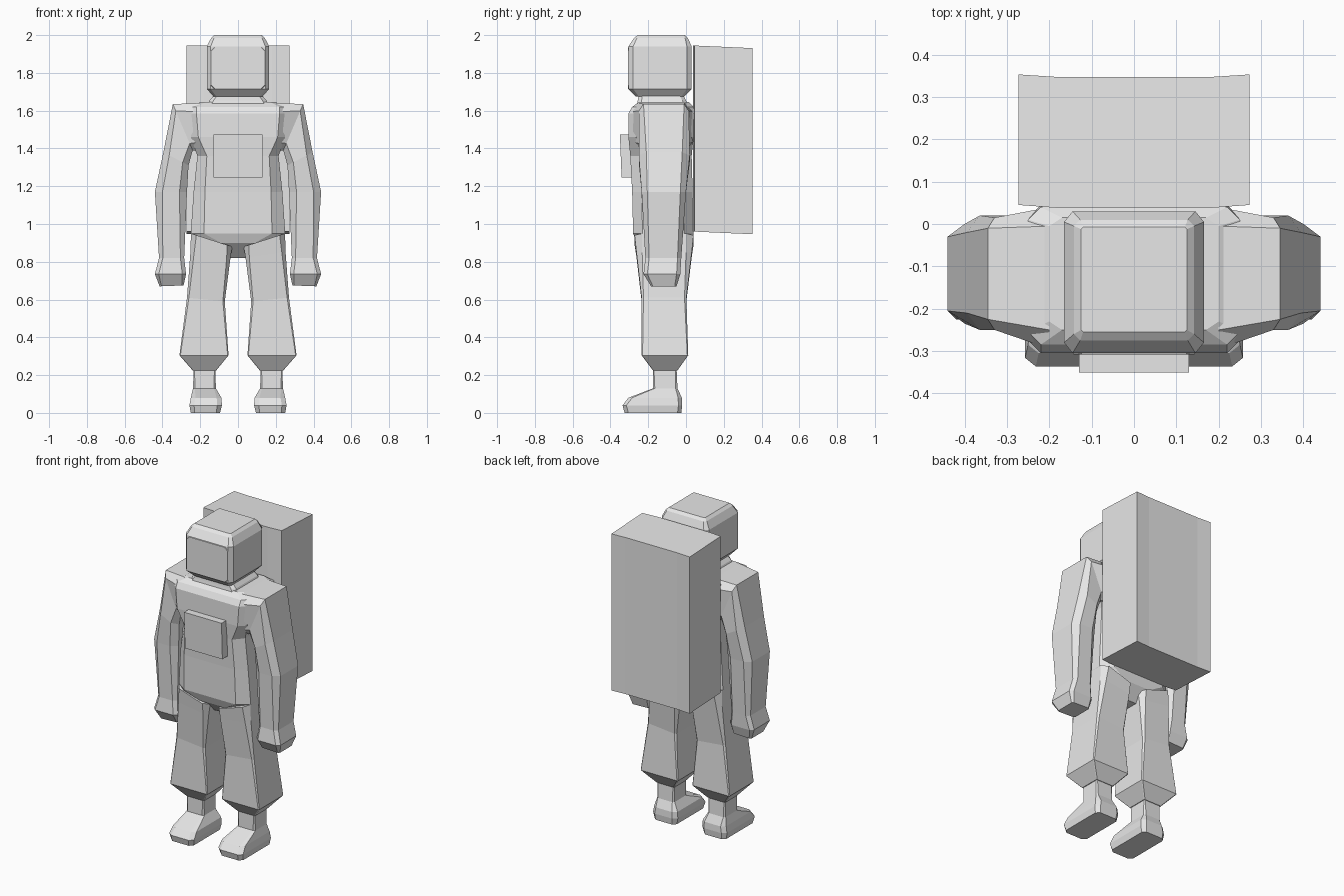
import bpy, bmesh

suit = bpy.data.materials.new("pale grey suit")
suit.diffuse_color = (0.8, 0.8, 0.8, 1)


def finish(name, bm, mirror=False):
    bmesh.ops.recalc_face_normals(bm, faces=bm.faces)
    mesh = bpy.data.meshes.new(name)
    bm.to_mesh(mesh)
    bm.free()
    mesh.materials.append(suit)
    obj = bpy.data.objects.new(name, mesh)
    bpy.context.collection.objects.link(obj)
    if mirror:
        obj.modifiers.new("mirror", 'MIRROR').use_axis[0] = True
    return obj


def ring(x0, z0, x1, z1, y0, y1, cx, cy):
    """Chamfered rectangle spanning from (x0, z0) to (x1, z1), tilted as needed."""
    w = max(((x1 - x0) ** 2 + (z1 - z0) ** 2) ** 0.5, 1e-6)
    t = cx / w
    outline = [(t, y0), (1 - t, y0), (1, y0 + cy), (1, y1 - cy),
               (1 - t, y1), (t, y1), (0, y1 - cy), (0, y0 + cy)]
    return [(x0 + (x1 - x0) * u, y, z0 + (z1 - z0) * u) for u, y in outline]


def loft(name, rings, mirror=False):
    bm = bmesh.new()
    rows = [[bm.verts.new(p) for p in r] for r in rings]
    for a, b in zip(rows, rows[1:]):
        for i in range(len(a)):
            j = (i + 1) % len(a)
            bm.faces.new((a[i], a[j], b[j], b[i]))
    bm.faces.new(rows[0][::-1])
    bm.faces.new(rows[-1])
    return finish(name, bm, mirror)


def level(z, x, y0, y1, cx, cy):
    return ring(-x, z, x, z, y0, y1, cx, cy)


# Torso from crotch to shoulders
loft("torso", [
    level(0.82, 0.05, -0.18, -0.03, 0.01, 0.01),
    level(0.90, 0.22, -0.26, 0.03, 0.13, 0.03),
    level(0.95, 0.25, -0.28, 0.04, 0.07, 0.05),
    level(1.17, 0.235, -0.285, 0.035, 0.06, 0.05),
    level(1.36, 0.215, -0.295, 0.03, 0.05, 0.06),
    level(1.46, 0.25, -0.305, 0.04, 0.04, 0.04),
    level(1.585, 0.25, -0.305, 0.045, 0.03, 0.03),
    level(1.62, 0.25, -0.285, 0.04, 0.03, 0.03),
    level(1.645, 0.20, -0.25, 0.015, 0.03, 0.02),
])

# Collar and helmet
loft("collar", [
    level(1.63, 0.16, -0.26, 0.01, 0.02, 0.02),
    level(1.655, 0.15, -0.255, 0.0, 0.02, 0.02),
    level(1.69, 0.12, -0.25, -0.02, 0.02, 0.02),
])
loft("helmet", [
    level(1.675, 0.13, -0.265, -0.01, 0.015, 0.015),
    level(1.715, 0.165, -0.305, 0.03, 0.02, 0.025),
    level(1.94, 0.165, -0.305, 0.03, 0.02, 0.025),
    level(1.985, 0.142, -0.275, 0.01, 0.015, 0.015),
    level(2.0, 0.125, -0.255, -0.007, 0.005, 0.005),
])

# Visor plate: octagon on the helmet front
plate = []
for y, w, h in ((-0.30, 0.147, 0.113), (-0.308, 0.143, 0.109)):
    c = 0.02
    plate.append([(x, y, 1.825 + z) for x, z in (
        (-w + c, -h), (w - c, -h), (w, -h + c), (w, h - c),
        (w - c, h), (-w + c, h), (-w, h - c), (-w, -h + c))])
loft("visor", plate)

# Arms: shoulder, elbow, wrist, hand
loft("arms", [
    ring(0.19, 1.39, 0.20, 1.64, -0.295, 0.04, 0.045, 0.045),
    ring(0.24, 1.39, 0.345, 1.635, -0.25, 0.015, 0.04, 0.025),
    ring(0.262, 1.31, 0.395, 1.38, -0.25, 0.02, 0.035, 0.04),
    ring(0.27, 1.17, 0.44, 1.17, -0.235, 0.0, 0.04, 0.03),
    ring(0.285, 0.82, 0.418, 0.82, -0.215, -0.025, 0.02, 0.02),
    ring(0.275, 0.735, 0.44, 0.735, -0.225, -0.03, 0.02, 0.02),
    ring(0.288, 0.675, 0.415, 0.67, -0.185, -0.05, 0.01, 0.01),
], True)

# Trouser legs with flared cuffs
loft("legs", [
    ring(0.03, 0.88, 0.249, 0.95, -0.272, 0.04, 0.03, 0.04),
    ring(0.04, 0.82, 0.252, 0.85, -0.262, 0.03, 0.02, 0.03),
    ring(0.07, 0.59, 0.27, 0.61, -0.235, 0.002, 0.01, 0.01),
    ring(0.05, 0.305, 0.31, 0.305, -0.235, 0.012, 0.005, 0.005),
    ring(0.115, 0.225, 0.24, 0.225, -0.175, -0.045, 0.005, 0.005),
], True)

# Boots with ankles
loft("boots", [
    ring(0.095, 0.0, 0.25, 0.0, -0.325, -0.025, 0.02, 0.02),
    ring(0.085, 0.04, 0.257, 0.04, -0.336, -0.02, 0.025, 0.02),
    ring(0.088, 0.08, 0.25, 0.08, -0.305, -0.022, 0.025, 0.02),
    ring(0.117, 0.13, 0.238, 0.13, -0.175, -0.045, 0.01, 0.01),
    ring(0.12, 0.24, 0.235, 0.24, -0.175, -0.05, 0.005, 0.005),
], True)

# Chest control box, leaning slightly forward
loft("chest_box", [
    [(-0.13, -0.341, 1.245), (0.13, -0.341, 1.245), (0.13, -0.27, 1.245), (-0.13, -0.27, 1.245)],
    [(-0.13, -0.35, 1.475), (0.13, -0.35, 1.475), (0.13, -0.27, 1.475), (-0.13, -0.27, 1.475)],
])

# Backpack with a slightly hollow back
back = [(0.273, 0.353), (0.18, 0.347), (-0.18, 0.347), (-0.273, 0.353)]
front = [(-0.273, 0.045), (-0.18, 0.038), (0.18, 0.038), (0.273, 0.045)]
loft("backpack", [
    [(x, y, z - 0.045 * (y - 0.04)) for x, y in back + front]
    for z in (0.96, 1.945)
])
